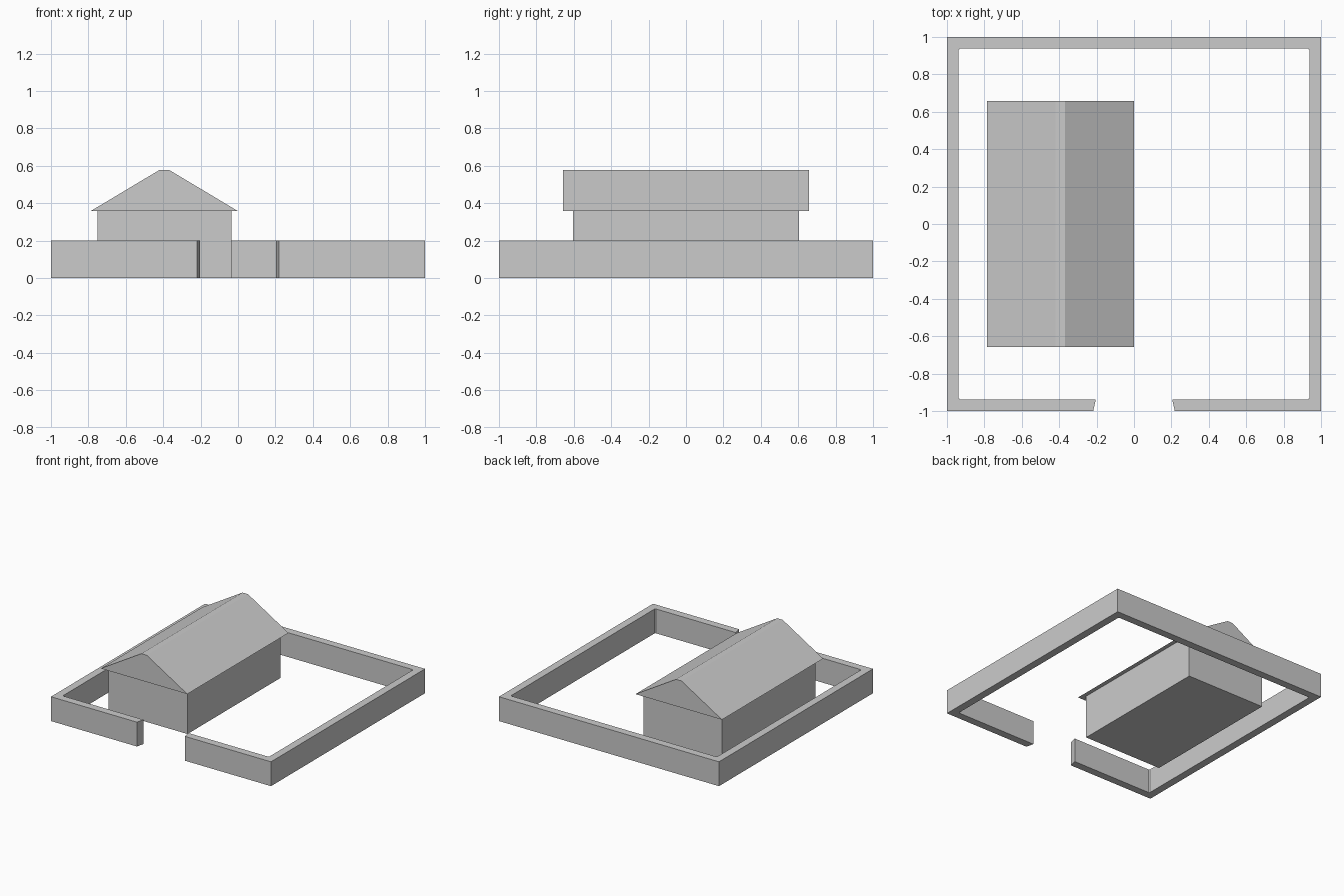
import bpy

cube = bpy.data.objects.get("Cube")
if cube:
    bpy.data.objects.remove(cube, do_unlink=True)

plain_grey = bpy.data.materials.new("plain_grey")
plain_grey.use_nodes = True
colour = (0.6, 0.6, 0.6, 1)
plain_grey.diffuse_color = colour
plain_grey.node_tree.nodes["Principled BSDF"].inputs["Base Color"].default_value = colour


def prism(name, outline, start, end, axis="z"):
    """Extrude a counter-clockwise outline along z, or an (x, z) outline along y."""
    def place(p, t):
        return (p[0], p[1], t) if axis == "z" else (p[0], t, p[1])

    n = len(outline)
    verts = [place(p, t) for t in (start, end) for p in outline]
    faces = [tuple(reversed(range(n))), tuple(range(n, 2 * n))]
    faces += [(i, (i + 1) % n, n + (i + 1) % n, n + i) for i in range(n)]
    if axis == "y":
        faces = [f[::-1] for f in faces]
    mesh = bpy.data.meshes.new(name)
    mesh.from_pydata(verts, [], faces)
    mesh.materials.append(plain_grey)
    obj = bpy.data.objects.new(name, mesh)
    bpy.context.collection.objects.link(obj)
    return obj


# Yard wall: one C-shaped outline, open at the front gate with splayed ends
outer, inner, cut = 1.0, 0.937, 0.006
gate_out, gate_in = 0.218, 0.204
right_half = [(gate_out, -outer), (outer, -outer), (outer, outer)]
left_half = [(-x, y) for x, y in reversed(right_half)]
inner_left = [(-gate_in, -inner), (-inner + cut, -inner), (-inner, -inner + cut),
              (-inner, inner - cut), (-inner + cut, inner)]
inner_right = [(-x, y) for x, y in reversed(inner_left)]
prism("yard_wall", right_half + left_half + inner_left + inner_right, 0, 0.2)

# House body
centre, half_width, eave = -0.394, 0.358, 0.358
prism("house_walls",
      [(centre - half_width, -0.604), (centre + half_width, -0.604),
       (centre + half_width, 0.604), (centre - half_width, 0.604)], 0, eave)

# Overhanging gable roof with a narrow flat ridge
overhang, ridge = 0.393, 0.025
prism("gable_roof",
      [(centre - overhang, eave), (centre + overhang, eave),
       (centre + ridge, 0.578), (centre - ridge, 0.578)], -0.657, 0.657, axis="y")
